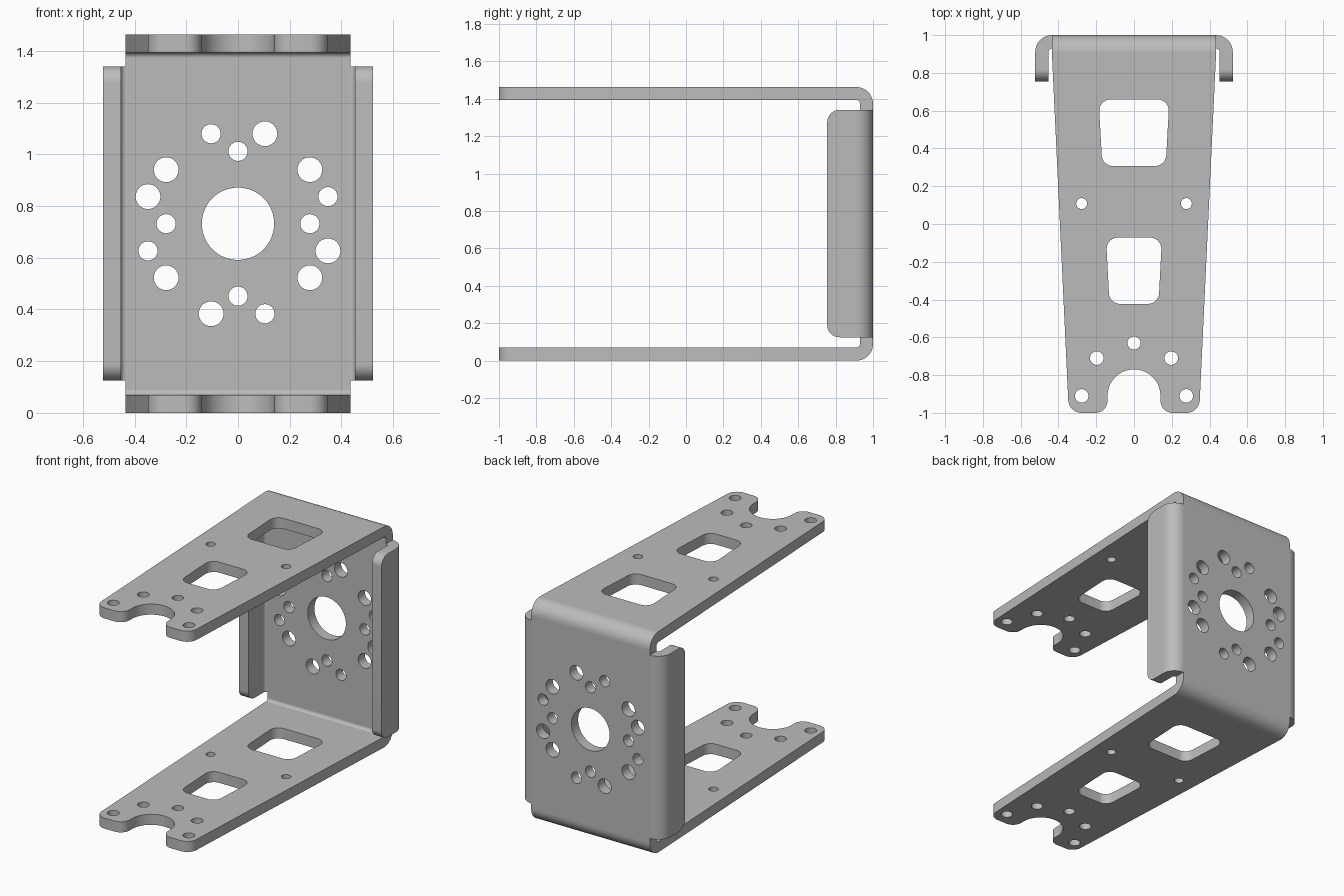
import bpy, bmesh
from math import pi, sin, cos, tan, radians
from mathutils import Vector, Matrix

cube = bpy.data.objects.get("Cube")
if cube:
    bpy.data.objects.remove(cube)

# Main dimensions of the bent sheet
T = 0.07                  # sheet thickness
R_OUT, R_IN = 0.09, 0.02  # bend radii
HEIGHT, HALF_W, FLANGE_X = 1.463, 0.435, 0.523
FLANGE_Z0, FLANGE_Z1 = 0.125, 1.34
MID = HEIGHT / 2

steel = bpy.data.materials.new("grey_steel")
steel.use_nodes = True
grey = (0.5, 0.5, 0.5, 1)
steel.diffuse_color = grey
steel.node_tree.nodes["Principled BSDF"].inputs["Base Color"].default_value = grey

# Placement of flat outlines: (x, z) on the wall, (y, z) on the sides
ON_WALL = Matrix.Rotation(pi / 2, 4, 'X')
ON_SIDE = Matrix(((0, 0, 1, 0), (1, 0, 0, 0), (0, 1, 0, 0), (0, 0, 0, 1)))


def arc(c, r, a0, a1, n):
    return [Vector((c[0] + r * cos(a0 + (a1 - a0) * i / n),
                    c[1] + r * sin(a0 + (a1 - a0) * i / n))) for i in range(n + 1)]


def circle(x, y, r, n=32):
    return arc((x, y), r, 0, 2 * pi, n)[:-1]


def rounded(corners, n=10):
    """Polygon from (x, y, fillet radius) corners."""
    out = []
    for i, (x, y, r) in enumerate(corners):
        p = Vector((x, y))
        if r == 0:
            out.append(p)
            continue
        u = (Vector(corners[i - 1][:2]) - p).normalized()
        v = (Vector(corners[(i + 1) % len(corners)][:2]) - p).normalized()
        half = u.angle(v) / 2
        c = p + (u + v).normalized() * (r / sin(half))
        start = p + u * (r / tan(half)) - c
        end = p + v * (r / tan(half)) - c
        sweep = start.angle(end)
        for k in range(n + 1):
            t = k / n
            out.append(c + (start * sin((1 - t) * sweep) + end * sin(t * sweep)) / sin(sweep))
    return out


def sheet(name, loops, depth, matrix):
    """Extrude an outline with holes, centred on its plane."""
    curve = bpy.data.curves.new(name, 'CURVE')
    curve.dimensions = '2D'
    curve.fill_mode = 'BOTH'
    curve.extrude = depth / 2
    for loop in loops:
        spline = curve.splines.new('POLY')
        spline.points.add(len(loop) - 1)
        for pt, co in zip(spline.points, loop):
            pt.co = (co.x, co.y, 0, 1)
        spline.use_cyclic_u = True
    temp = bpy.data.objects.new(name + "_outline", curve)
    bpy.context.scene.collection.objects.link(temp)
    bpy.context.view_layer.update()
    deps = bpy.context.evaluated_depsgraph_get()
    mesh = bpy.data.meshes.new_from_object(temp.evaluated_get(deps))
    bpy.data.objects.remove(temp)
    bpy.data.curves.remove(curve)
    mesh.transform(matrix)
    bm = bmesh.new()
    bm.from_mesh(mesh)
    bmesh.ops.remove_doubles(bm, verts=bm.verts, dist=0.0002)
    bmesh.ops.recalc_face_normals(bm, faces=bm.faces)
    bm.to_mesh(mesh)
    bm.free()
    mesh.name = name
    mesh.materials.clear()
    mesh.materials.append(steel)
    mesh.shade_smooth()
    mesh.set_sharp_from_angle(angle=radians(30))
    obj = bpy.data.objects.new(name, mesh)
    bpy.context.scene.collection.objects.link(obj)


def bend(name, c, a0, length, matrix):
    loop = arc(c, R_OUT, a0, a0 + pi / 2, 12) + arc(c, R_IN, a0 + pi / 2, a0, 12)
    sheet(name, [loop], length, matrix)


def mirrored(corners):
    """Close a right-hand chain of corners with its mirror image."""
    return rounded(corners + [(-x, y, r) for x, y, r in reversed(corners)])


# Tapered arms with notch, windows and holes
y_bend = 1 - R_OUT
arm = [mirrored([(HALF_W, y_bend, 0), (0.345, -1, 0.07),
                 (0.14, -1, 0.065), (0.14, -0.77, 0.139)]),
       mirrored([(0.187, 0.66, 0.06), (0.168, 0.307, 0.06)]),
       mirrored([(0.148, -0.072, 0.06), (0.13, -0.423, 0.06)]),
       circle(0, -0.63, 0.035)]
for s in (-1, 1):
    arm += [circle(s * 0.277, 0.108, 0.029), circle(s * 0.197, -0.71, 0.036),
            circle(s * 0.277, -0.91, 0.036)]
sheet("bottom_arm", arm, T, Matrix.Translation((0, 0, T / 2)))
sheet("top_arm", arm, T, Matrix.Translation((0, 0, HEIGHT - T / 2)))

# Bends joining the arms to the back wall
bend("bottom_bend", (y_bend, R_OUT), -pi / 2, 2 * HALF_W, ON_SIDE)
bend("top_bend", (y_bend, HEIGHT - R_OUT), 0, 2 * HALF_W, ON_SIDE)

# Back wall: the hole pattern repeats under a half turn
wall = [mirrored([(HALF_W, HEIGHT - R_OUT, 0), (HALF_W, R_OUT, 0)]),
        circle(0, MID, 0.14, 48)]
BIG, SMALL = 0.048, 0.037
for s in (-1, 1):
    for x, z, r in ((0.104, 0.348, BIG), (-0.104, 0.348, SMALL), (0, 0.28, SMALL),
                    (0.278, 0.209, BIG), (-0.278, 0.209, BIG), (-0.348, 0.105, BIG),
                    (0.348, 0.105, SMALL), (0.278, 0, SMALL)):
        wall.append(circle(s * x, MID + s * z, r))
sheet("back_wall", wall, T, Matrix.Translation((0, 1 - T / 2, 0)) @ ON_WALL)

# Side flanges and their bends
flange = rounded([(0.755, FLANGE_Z0, 0.065), (y_bend, FLANGE_Z0, 0),
                  (y_bend, FLANGE_Z1, 0), (0.755, FLANGE_Z1, 0.065)])
flange_mid = Matrix.Translation((0, 0, (FLANGE_Z0 + FLANGE_Z1) / 2))
for side, s in (("left", 1), ("right", -1)):
    sheet(side + "_flange", [flange], T,
          Matrix.Translation((s * (FLANGE_X - T / 2), 0, 0)) @ ON_SIDE)
    bend(side + "_flange_bend", (s * (FLANGE_X - R_OUT), y_bend),
         0 if s > 0 else pi / 2, FLANGE_Z1 - FLANGE_Z0, flange_mid)
